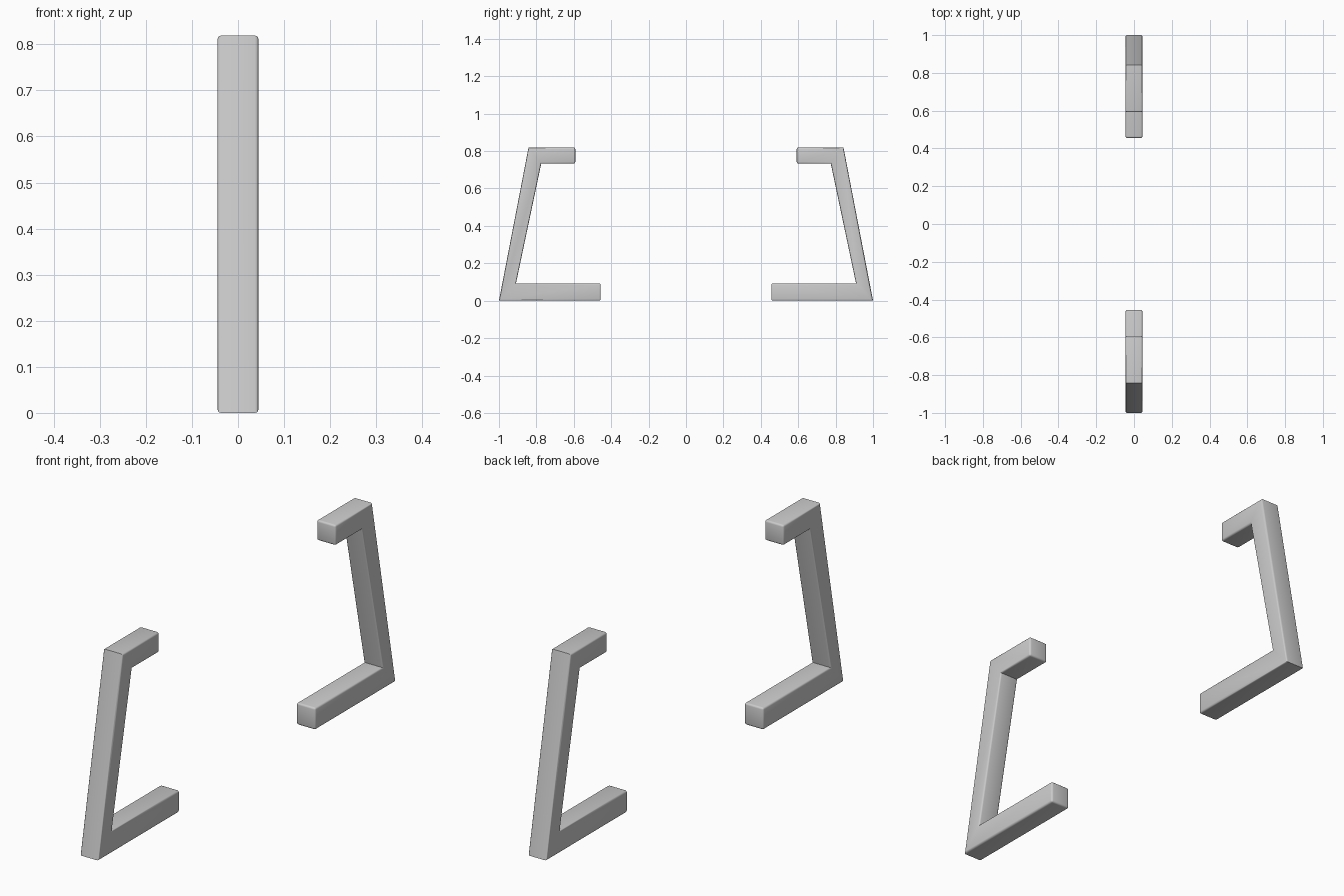
import bpy, bmesh

if "Cube" in bpy.data.objects:
    bpy.data.objects.remove(bpy.data.objects["Cube"])

HALF_WIDTH = 0.0445
BEVEL = 0.008
# Side outline (y, z) of one bracket: lower arm, slanted post, upper arm
OUTLINE = [(0.456, 0), (1.0, 0), (0.842, 0.819), (0.592, 0.819),
           (0.592, 0.733), (0.774, 0.733), (0.909, 0.093), (0.456, 0.093)]
ARM_ENDS = {0.456, 0.592}


def make_bracket(name, side):
    bm = bmesh.new()
    face = bm.faces.new([bm.verts.new((-HALF_WIDTH, y * side, z)) for y, z in OUTLINE])
    ext = bmesh.ops.extrude_face_region(bm, geom=[face])
    new_verts = [g for g in ext["geom"] if isinstance(g, bmesh.types.BMVert)]
    bmesh.ops.translate(bm, verts=new_verts, vec=(2 * HALF_WIDTH, 0, 0))
    bmesh.ops.recalc_face_normals(bm, faces=bm.faces)

    # Round the bar edges and arm tips, keep the mitred joints crisp
    def rounded(e):
        a, b = (v.co for v in e.verts)
        across = abs(a.x - b.x) > HALF_WIDTH
        return not across or any(abs(abs(a.y) - y) < 1e-4 for y in ARM_ENDS)

    bmesh.ops.bevel(bm, geom=[e for e in bm.edges if rounded(e)], offset=BEVEL,
                    offset_type='OFFSET', segments=3, profile=0.5,
                    affect='EDGES', clamp_overlap=True)
    mesh = bpy.data.meshes.new(name)
    bm.to_mesh(mesh)
    bm.free()
    obj = bpy.data.objects.new(name, mesh)
    bpy.context.collection.objects.link(obj)
    bpy.ops.object.select_all(action='DESELECT')
    obj.select_set(True)
    bpy.context.view_layer.objects.active = obj
    bpy.ops.object.shade_smooth_by_angle(angle=0.7)


# Two facing brackets
make_bracket("front_bracket", -1)
make_bracket("back_bracket", 1)
